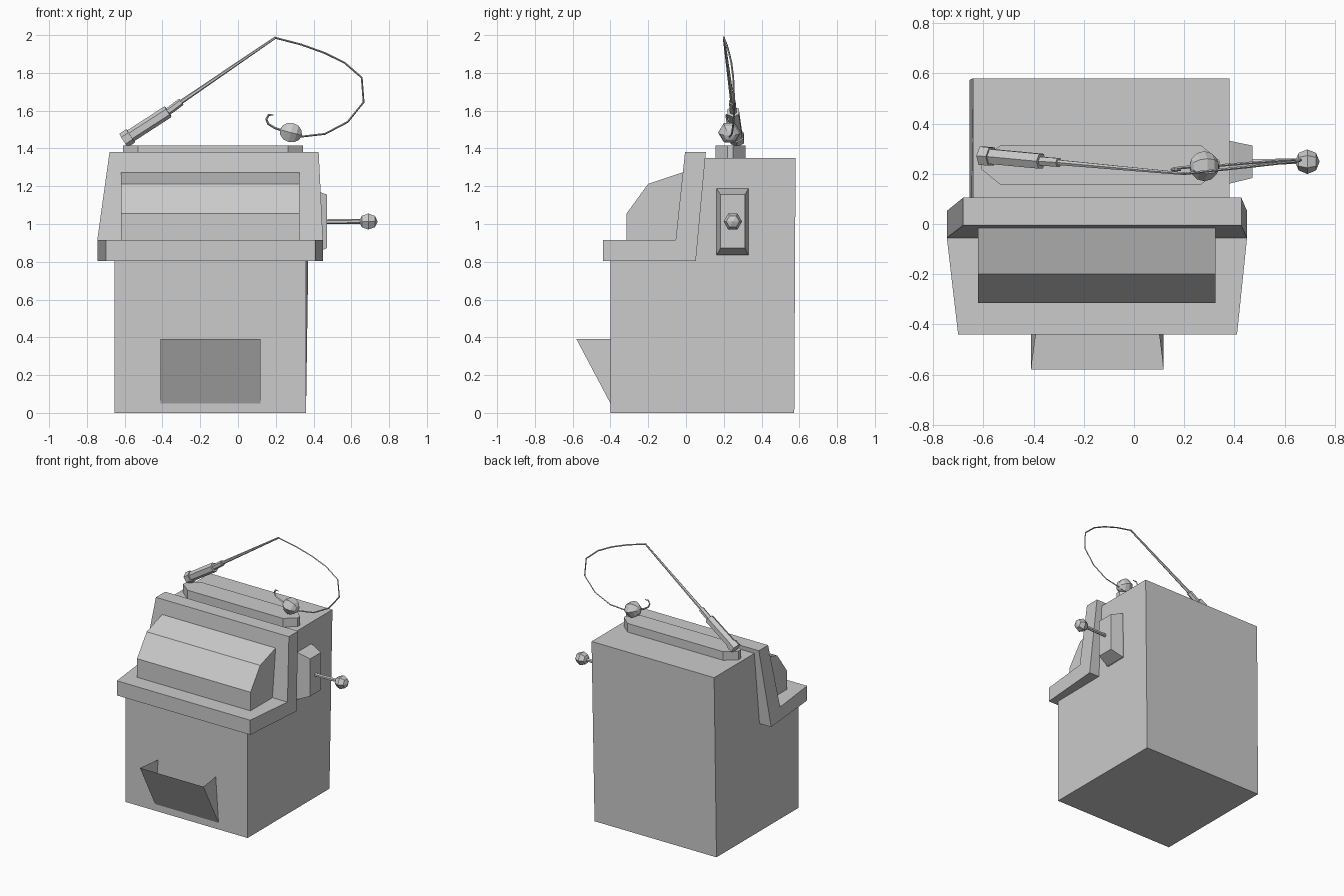
import bpy, bmesh, math
from mathutils import Vector, Matrix

if "Cube" in bpy.data.objects:
    bpy.data.objects.remove(bpy.data.objects["Cube"])


def finish(name, bm, recalc=True):
    if recalc:
        bmesh.ops.recalc_face_normals(bm, faces=bm.faces)
    mesh = bpy.data.meshes.new(name)
    bm.to_mesh(mesh)
    bm.free()
    obj = bpy.data.objects.new(name, mesh)
    bpy.context.collection.objects.link(obj)
    return obj


def loft(name, rings):
    """Skin closed rings of equal length and cap both ends."""
    bm = bmesh.new()
    rows = [[bm.verts.new(p) for p in ring] for ring in rings]
    n = len(rows[0])
    for a, b in zip(rows, rows[1:]):
        for i in range(n):
            j = (i + 1) % n
            bm.faces.new((a[i], a[j], b[j], b[i]))
    bm.faces.new(rows[0])
    bm.faces.new(rows[-1])
    return finish(name, bm)


def wide_profile(name, pts):
    """Side profile of (y, z, left x, right x)."""
    return loft(name, [[(l, y, z) for y, z, l, r in pts],
                       [(r, y, z) for y, z, l, r in pts]])


def tube(name, path, radii, sides=6):
    """Faceted tube along a path, one radius per point."""
    path = [Vector(p) for p in path]
    rings = []
    for i, p in enumerate(path):
        d = Vector()
        if i > 0:
            d += (p - path[i - 1]).normalized()
        if i < len(path) - 1:
            d += (path[i + 1] - p).normalized()
        d.normalize()
        u = d.cross(Vector((0, 1, 0))).normalized()
        v = d.cross(u)
        rings.append([p + radii[i] * (u * math.cos(2 * math.pi * k / sides)
                                      + v * math.sin(2 * math.pi * k / sides))
                      for k in range(sides)])
    return loft(name, rings)


def ball(name, centre, radius, rings=4, tilt=0):
    bm = bmesh.new()
    m = (Matrix.Translation(centre) @ Matrix.Rotation(tilt, 4, 'Y')
         @ Matrix.Rotation(math.pi / 2, 4, 'Y'))
    bmesh.ops.create_uvsphere(bm, u_segments=6, v_segments=rings,
                              radius=radius, matrix=m)
    return finish(name, bm)


# Cabinet, leaning very slightly towards the top
lo, mid, hi = (-0.655, 0.36), (-0.648, 0.365), (-0.64, 0.38)
wide_profile("cabinet", [
    (-0.40, 0, *lo), (-0.40, 0.81, *lo), (0.05, 0.81, *mid),
    (0.10, 1.35, *hi), (0.58, 1.35, *hi), (0.573, 0, *lo)])

# L-shaped surround: shelf and raised back
shelf, bend, crest = (-0.70, 0.41), (-0.745, 0.45), (-0.68, 0.427)
wide_profile("surround", [
    (-0.44, 0.805, *shelf), (-0.44, 0.915, *shelf), (-0.055, 0.915, *bend),
    (-0.005, 1.382, *crest), (0.105, 1.382, *crest), (0.052, 0.805, *bend)])

# Faceted display hood
w = (-0.62, 0.325)
wide_profile("display_hood", [
    (-0.315, 0.915, *w), (-0.315, 1.055, *w), (-0.20, 1.213, *w),
    (-0.015, 1.274, *w), (-0.055, 0.915, *w)])

# Open payout tray made of thin sheets
bm = bmesh.new()
bl, br, fr, fl, kl, kr = [bm.verts.new(p) for p in (
    (-0.41, -0.40, 0.05), (0.118, -0.40, 0.05), (0.118, -0.58, 0.39),
    (-0.41, -0.58, 0.39), (-0.385, -0.40, 0.39), (0.095, -0.40, 0.39))]
for f in ((bl, br, fr, fl), (bl, fl, kl), (br, kr, fr)):
    bm.faces.new(f)
finish("payout_tray", bm, recalc=False)

# Side lever: tapered mount, arm and knob


def rect(x, y0, y1, z0, z1):
    return [(x, y0, z0), (x, y1, z0), (x, y1, z1), (x, y0, z1)]


loft("lever_mount", [rect(0.35, 0.162, 0.33, 0.835, 1.187),
                     rect(0.385, 0.162, 0.33, 0.835, 1.187),
                     rect(0.472, 0.183, 0.312, 0.873, 1.155)])
tube("lever_arm", [(0.46, 0.247, 1.012), (0.67, 0.25, 1.014)], [0.013, 0.013])
ball("lever_knob", (0.69, 0.248, 1.013), 0.049)

# Top plinth with cut corners
outline = [(-0.53, 0.155), (0.265, 0.155), (0.343, 0.22), (0.343, 0.25),
           (0.265, 0.315), (-0.53, 0.315), (-0.61, 0.25), (-0.61, 0.22)]
loft("top_plinth", [[(x, y, z) for x, y in outline] for z in (1.345, 1.415)])

# Fishing rod: butt, grip, ferrule and thin tip
a, b = Vector((-0.605, 0.272, 1.443)), Vector((-0.37, 0.25, 1.595))
tube("rod_butt", [a, a.lerp(b, 0.16)], [0.042, 0.042])
tube("rod_grip", [a.lerp(b, 0.16), b], [0.034, 0.034])
tube("rod_ferrule", [b, (-0.30, 0.245, 1.647)], [0.02, 0.02])
tube("rod_tip", [(-0.30, 0.245, 1.647), (0.20, 0.20, 1.988)], [0.012, 0.006])

# Drooping line
line = [(0.20, 0.20, 1.985), (0.335, 0.215, 1.95), (0.46, 0.228, 1.905),
        (0.565, 0.24, 1.853), (0.655, 0.25, 1.775), (0.665, 0.255, 1.645),
        (0.58, 0.252, 1.54), (0.46, 0.243, 1.477), (0.33, 0.232, 1.462)]
tube("fishing_line", line, [0.005] * len(line), 4)

# Bobber and hook
ball("bobber", (0.28, 0.23, 1.484), 0.06, 6, math.radians(15))
hook = [(0.24, 0.228, 1.493), (0.195, 0.225, 1.508), (0.16, 0.22, 1.53),
        (0.15, 0.217, 1.555), (0.163, 0.215, 1.578), (0.187, 0.215, 1.577)]
tube("hook", hook, [0.006] * 5 + [0.003], 4)
